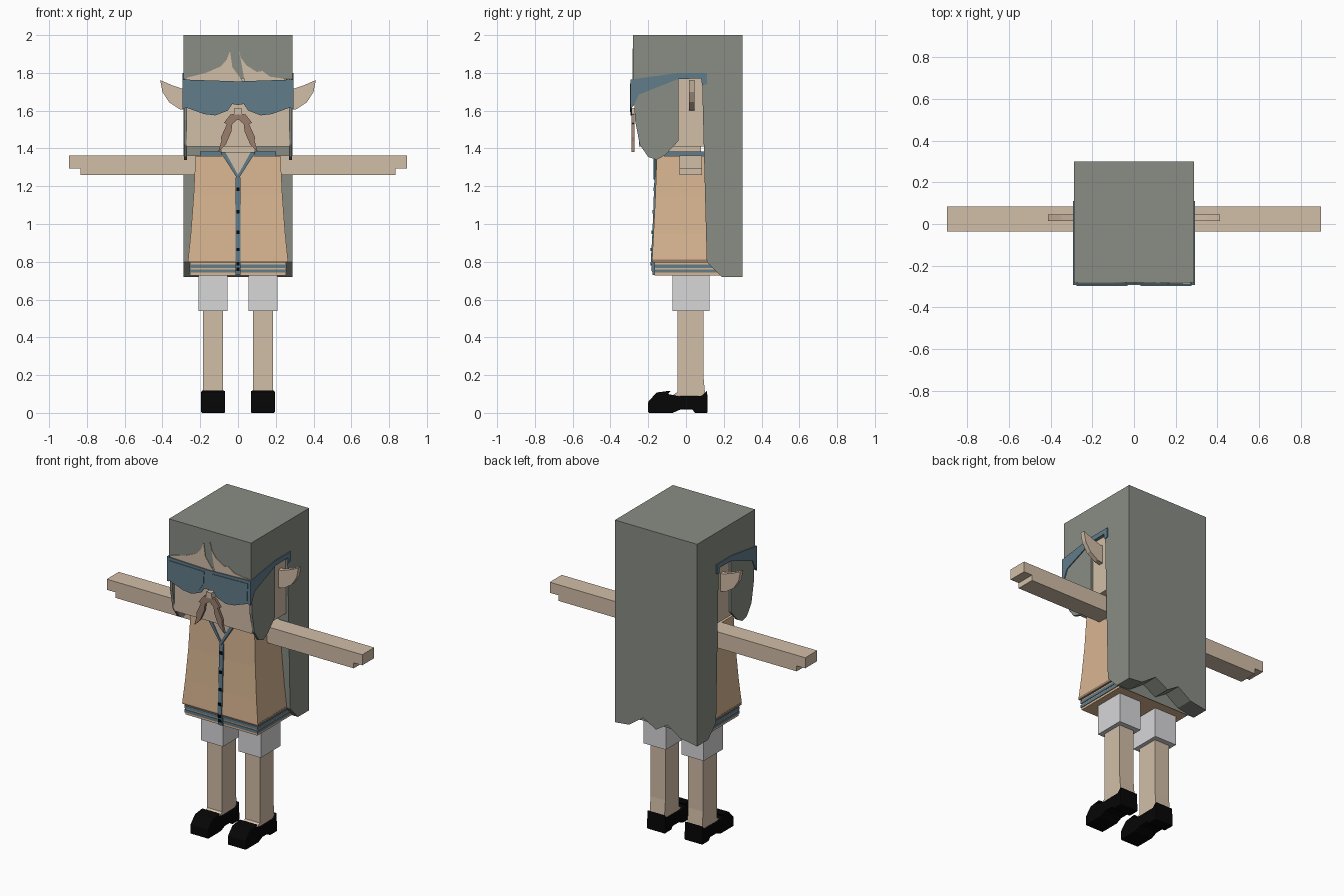
import bpy
import bmesh

cube = bpy.data.objects.get("Cube")
if cube:
    bpy.data.objects.remove(cube, do_unlink=True)


def material(name, r, g, b):
    m = bpy.data.materials.new(name)
    m.use_nodes = True
    col = [(c / 255) ** 2.2 for c in (r, g, b)] + [1]
    m.diffuse_color = col
    m.node_tree.nodes["Principled BSDF"].inputs["Base Color"].default_value = col
    return m


SKIN = material("skin", 208, 188, 166)
HAIR = material("grey hair", 136, 140, 131)
BLUE = material("slate blue", 97, 124, 138)
VEST = material("tan cloth", 216, 180, 144)
WHITE = material("white cloth", 214, 214, 216)
BROWN = material("moustache brown", 153, 126, 109)
BLACK = material("black", 14, 14, 14)


def finish(name, bm, mat):
    bmesh.ops.recalc_face_normals(bm, faces=bm.faces)
    me = bpy.data.meshes.new(name)
    bm.to_mesh(me)
    bm.free()
    me.materials.append(mat)
    ob = bpy.data.objects.new(name, me)
    bpy.context.collection.objects.link(ob)
    return ob


def prism(name, pts, axis, a, b, mat):
    """Extrude a (y, z) outline along x, or an (x, z) outline along y."""
    bm = bmesh.new()
    rings = []
    for d in (a, b):
        rings.append([bm.verts.new((d, p, z) if axis == "x" else (p, d, z)) for p, z in pts])
    bm.faces.new(rings[0])
    bm.faces.new(rings[1])
    n = len(pts)
    for i in range(n):
        j = (i + 1) % n
        bm.faces.new((rings[0][i], rings[0][j], rings[1][j], rings[1][i]))
    return finish(name, bm, mat)


def loft(name, sections, mat):
    """Stack rectangles given as (z, x0, x1, y0, y1)."""
    bm = bmesh.new()
    rings = [[bm.verts.new(v) for v in ((x0, y0, z), (x1, y0, z), (x1, y1, z), (x0, y1, z))]
             for z, x0, x1, y0, y1 in sections]
    bm.faces.new(rings[0])
    bm.faces.new(rings[-1])
    for lo, hi in zip(rings, rings[1:]):
        for i in range(4):
            j = (i + 1) % 4
            bm.faces.new((lo[i], lo[j], hi[j], hi[i]))
    return finish(name, bm, mat)


def box(name, x0, x1, y0, y1, z0, z1, mat):
    return loft(name, [(z0, x0, x1, y0, y1), (z1, x0, x1, y0, y1)], mat)


def flip(pts, s):
    return [(x * s, z) for x, z in pts]


def symmetric(half):
    return half + [(-x, z) for x, z in reversed(half) if x]


# Hair: cap and side mass, then the back fall with a ragged hem
prism("hair", [(-.28, 2), (.19, 2), (.19, .72), (.11, .8), (.085, 1.77), (-.28, 1.77)],
      "x", -.288, .288, HAIR)
prism("hair_back", [(-.288, 2), (.288, 2), (.288, .72), (.19, .73), (.09, .8), (0, .75),
                    (-.08, .8), (-.17, .74), (-.288, .72)], "y", .19, .3, HAIR)

# Head, neck, nose and forehead peaks under the fringe
box("head", -.272, .272, -.25, .12, 1.41, 1.79, SKIN)
box("neck", -.09, .09, -.14, .08, 1.3, 1.42, SKIN)
loft("nose", [(1.58, -.022, .022, -.292, -.24), (1.615, -.018, .018, -.292, -.24)], SKIN)
prism("forehead_right", [(-.28, 1.75), (-.27, 1.775), (-.17, 1.8), (-.09, 1.835), (-.06, 1.87),
                         (-.042, 1.915), (-.03, 1.83), (.03, 1.75)], "y", -.284, -.277, SKIN)
prism("forehead_left", [(.28, 1.75), (.27, 1.765), (.17, 1.78), (.13, 1.81), (.1, 1.805),
                        (.045, 1.84), (.015, 1.88), (.002, 1.93), (.02, 1.84), (.036, 1.75)],
      "y", -.284, -.277, SKIN)

# Dark glasses front with raised lenses
prism("glasses_frame", symmetric([(0, 1.755), (.292, 1.765), (.292, 1.61), (.27, 1.615), (.18, 1.582),
                                  (.12, 1.575), (.055, 1.6), (.03, 1.635), (0, 1.63)]),
      "y", -.293, -.286, BLUE)

SIDEBURN = [(-.278, 1.77), (-.27, 1.55), (-.26, 1.5), (-.245, 1.42), (-.2, 1.355), (-.155, 1.34),
            (-.11, 1.365), (-.04, 1.44), (-.04, 1.77)]
TEMPLE = [(-.292, 1.765), (-.04, 1.8), (.11, 1.8), (.11, 1.74), (.085, 1.735), (.08, 1.77),
          (-.04, 1.768), (-.25, 1.685), (-.275, 1.63), (-.292, 1.61)]
EAR = [(.265, 1.715), (.29, 1.715), (.35, 1.735), (.412, 1.762), (.4, 1.7), (.365, 1.645),
       (.31, 1.608), (.265, 1.6)]
TACHE = [(0, 1.585), (.04, 1.58), (.075, 1.535), (.058, 1.53), (.09, 1.46), (.088, 1.44),
         (.105, 1.38), (.065, 1.42), (.035, 1.49), (.03, 1.53), (0, 1.555)]
LENS = [(.03, 1.74), (.275, 1.745), (.27, 1.635), (.18, 1.6), (.12, 1.592), (.065, 1.615), (.035, 1.66)]
ARM = [(.2, 1.362), (.895, 1.362), (.895, 1.295), (.835, 1.295), (.835, 1.26), (.2, 1.26)]
COLLAR = [(0, 1.235), (0, 1.26), (.067, 1.38), (.093, 1.38)]
SHOE = [(-.2, 0), (-.2, .06), (-.155, .108), (-.08, .118), (-.095, .1), (-.04, .088), (.085, .09),
        (.112, .118), (.115, 0), (.045, 0), (.035, .018), (-.03, .018), (-.07, 0)]

for s, side in ((1, "left"), (-1, "right")):
    # Head sides
    prism(side + "_sideburn", SIDEBURN, "x", s * .27, s * .287, HAIR)
    prism(side + "_temple", TEMPLE, "x", s * .283, s * .293, BLUE)
    prism(side + "_lens", flip(LENS, s), "y", -.297, -.29, BLUE)
    prism(side + "_ear", flip(EAR, s), "y", .015, .045, SKIN)
    prism(side + "_moustache", flip(TACHE, s), "y", -.288, -.272, BROWN)
    # Arms and collar edge
    prism(side + "_arm", flip(ARM, s), "y", -.035, .085, SKIN)
    prism(side + "_collar_edge", flip(COLLAR, s), "y", -.172, -.15, BLUE)
    # Legs
    x0, x1 = sorted((s * .08, s * .184))
    loft(side + "_leg", [(.085, x0, x1, -.085, .1), (.11, x0, x1, -.045, .1),
                         (.2, x0, x1, -.045, .092), (.56, x0, x1, -.045, .092)], SKIN)
    x0, x1 = sorted((s * .055, s * .21))
    box(side + "_shorts_leg", x0, x1, -.072, .124, .54, .74, WHITE)
    shoe = prism(side + "_shoe", SHOE, "x", s * .068, s * .195, BLACK)
    bevel = shoe.modifiers.new("soft edges", "BEVEL")
    bevel.width = .01
    bevel.segments = 2

# Vest body, flaring toward the hem
loft("vest", [(.805, -.265, .265, -.18, .18), (.95, -.25, .25, -.172, .17),
              (1.15, -.235, .235, -.162, .15), (1.36, -.225, .225, -.155, .15)], VEST)
box("collar", -.2, .2, -.13, .1, 1.35, 1.385, BLUE)
prism("chest_opening", [(0, 1.25), (.075, 1.38), (-.075, 1.38)], "y", -.167, -.15, SKIN)

# Striped hem: alternating bands
edges = [.728, .742, .76, .768, .786, .796, .812]
bands = [VEST, BLUE, VEST, BLUE, VEST, BROWN]
for i, mat in enumerate(bands):
    out = .004 if mat == BLUE else 0
    if mat == BROWN:
        out = .012
    box("hem_band_%d" % (i + 1), -.253 - out, .253 + out, -.166 - out, .188, edges[i], edges[i + 1], mat)

# Button strip and buttons
loft("button_strip", [(.73, -.014, .014, -.177, -.15), (.81, -.014, .014, -.186, -.15),
                      (.95, -.014, .014, -.178, -.15), (1.245, -.014, .014, -.167, -.15)], BLUE)
for i, (z, y) in enumerate([(.76, .182), (.79, .188), (.865, .187), (.957, .182), (1.065, .178), (1.185, .173)]):
    box("button_%d" % (i + 1), -.009, .009, -y, -.16, z - .009, z + .009, BLACK)
